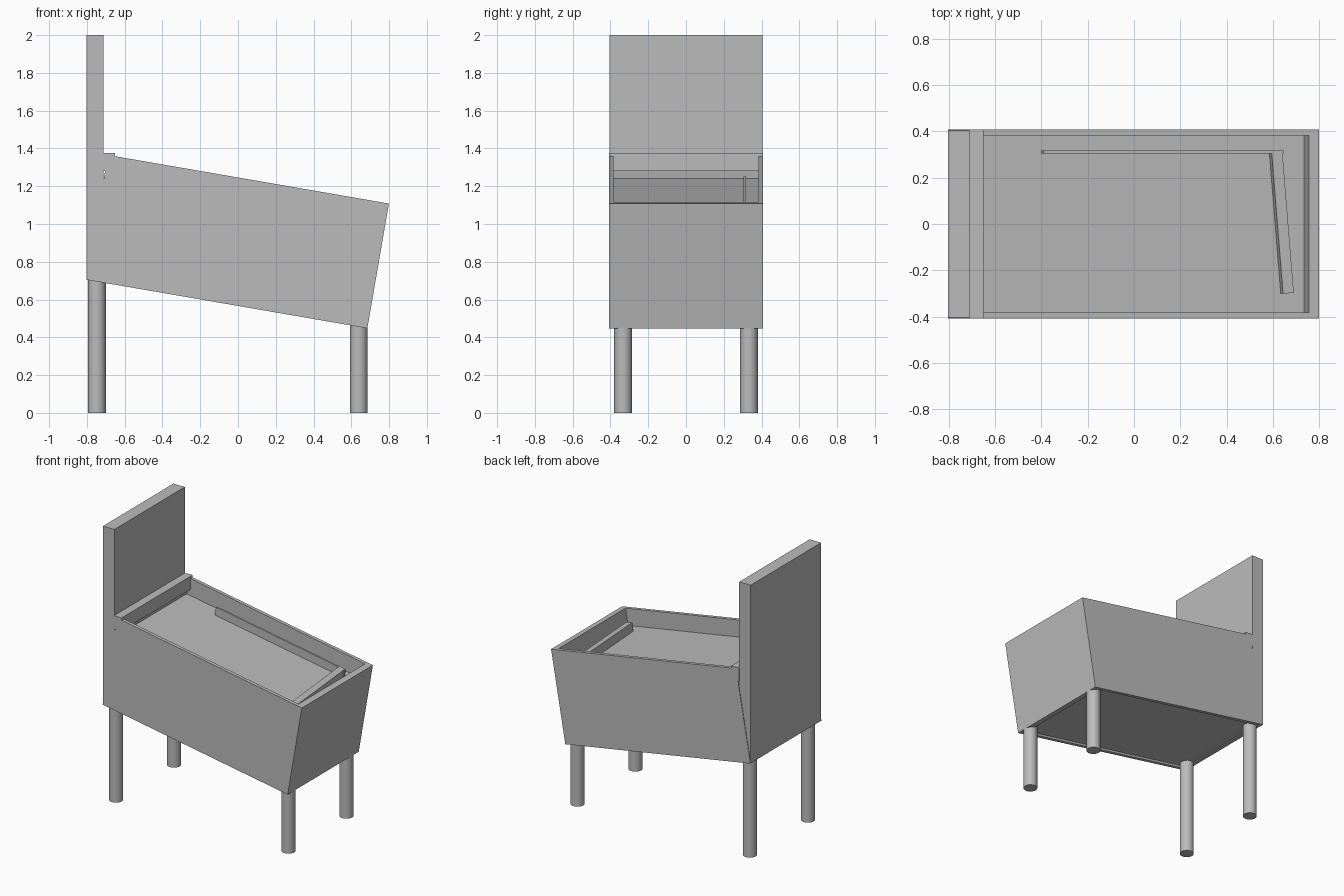
import bpy, math
from mathutils import Matrix, Vector

cube = bpy.data.objects.get("Cube")
if cube:
    bpy.data.objects.remove(cube, do_unlink=True)

grey = bpy.data.materials.new("plain grey")
grey.use_nodes = True
colour = (0.5, 0.5, 0.5, 1)
grey.diffuse_color = colour
grey.node_tree.nodes["Principled BSDF"].inputs["Base Color"].default_value = colour

# Sloping frame of the cabinet: origin at its lower back edge
LENGTH, HEIGHT, HALF = 1.51, 0.67, 0.408
SLOPE = Matrix.Translation((-0.803, 0, 0.705)) @ Matrix.Rotation(math.radians(9.8), 4, "Y")
FLAT = Matrix.Identity(4)


def box(name, low, high, frame=FLAT, spin=0):
    """Box between two corners of a frame, spun about the frame's z."""
    low, high = Vector(low), Vector(high)
    bpy.ops.mesh.primitive_cube_add(size=1)
    ob = bpy.context.object
    ob.name = name
    ob.data.materials.append(grey)
    ob.matrix_world = (frame @ Matrix.Translation((low + high) / 2)
                       @ Matrix.Rotation(spin, 4, "Z")
                       @ Matrix.Diagonal((high - low).to_4d()))
    return ob


# Cabinet walls
WALL = 0.025
for side, s in (("left", 1), ("right", -1)):
    ys = sorted((s * HALF, s * (HALF - WALL)))
    box(side + "_wall", (0, ys[0], 0), (LENGTH, ys[1], HEIGHT), SLOPE)
inner = HALF - WALL
box("front_wall", (LENGTH - 0.045, -inner, 0), (LENGTH, inner, HEIGHT), SLOPE)
box("back_wall", (0.002, -inner, 0), (0.03, inner, HEIGHT - 0.06), SLOPE)

# Recessed underside and playing surface
box("bottom_panel", (0.01, -inner, 0.015), (LENGTH - 0.045, inner, 0.04), SLOPE)
DECK = HEIGHT - 0.122
box("play_deck", (0.01, -inner, DECK - 0.02), (LENGTH - 0.045, inner, DECK), SLOPE)

# Rails standing on the deck
box("long_rail", (0.315, 0.304, DECK), (1.365, 0.317, DECK + 0.06), SLOPE)
box("short_rail", (1.338, -0.30, DECK), (1.385, 0.31, DECK + 0.06), SLOPE,
    spin=math.atan2(0.05, 0.61))

# Upright back box and the bar across its foot
box("back_box", (-0.803, -0.404, 0.706), (-0.711, 0.404, 2.0))
box("cross_bar", (-0.712, -HALF, 1.28), (-0.65, HALF, 1.375))

# Round legs, reaching just inside the cabinet
for end, x, top in (("back", -0.747, 0.72), ("front", 0.639, 0.48)):
    for side, y in (("left", 0.333), ("right", -0.333)):
        bpy.ops.mesh.primitive_cylinder_add(vertices=32, radius=0.047, depth=top,
                                            location=(x, y, top / 2))
        leg = bpy.context.object
        leg.name = f"{end}_{side}_leg"
        leg.data.materials.append(grey)
        bpy.ops.object.shade_smooth_by_angle()
